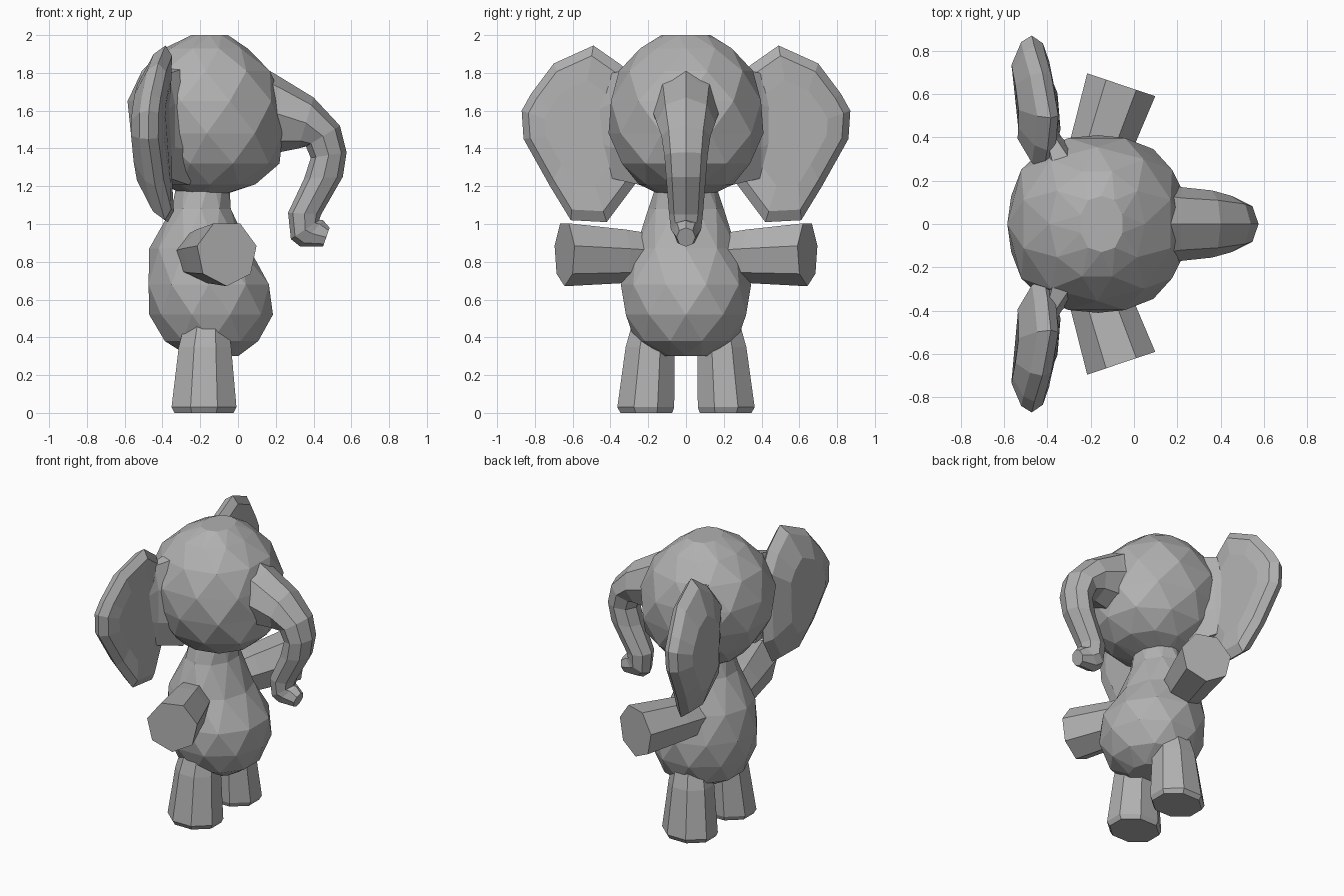
import bpy, bmesh, math
from mathutils import Vector

cube = bpy.data.objects.get("Cube")
if cube:
    bpy.data.objects.remove(cube, do_unlink=True)

grey = bpy.data.materials.new("elephant grey")
grey.use_nodes = True
color = (0.44, 0.44, 0.44, 1)
grey.diffuse_color = color
grey.node_tree.nodes["Principled BSDF"].inputs["Base Color"].default_value = color


def finish(name, bm):
    bmesh.ops.recalc_face_normals(bm, faces=bm.faces)
    mesh = bpy.data.meshes.new(name)
    bm.to_mesh(mesh)
    bm.free()
    mesh.materials.append(grey)
    obj = bpy.data.objects.new(name, mesh)
    bpy.context.collection.objects.link(obj)
    return obj


def ring(center, u, v, sides, turn=0.0, power=2.0):
    """Oval of points around a center with half axes u and v; more power is boxier."""
    c, u, v = Vector(center), Vector(u), Vector(v)
    points = []
    for i in range(sides):
        a = math.tau * (i + turn) / sides
        x, y = math.cos(a), math.sin(a)
        r = (abs(x) ** power + abs(y) ** power) ** (-1 / power)
        points.append(c + (u * x + v * y) * r)
    return points


def loft(name, rings, facets=False):
    """Skin a row of rings; facets gives triangles between half-turned rings."""
    bm = bmesh.new()
    rows = [[bm.verts.new(p) for p in r] for r in rings]
    n = len(rows[0])
    for k, (a, b) in enumerate(zip(rows, rows[1:])):
        for i in range(n):
            j = (i + 1) % n
            if not facets:
                bm.faces.new((a[i], a[j], b[j], b[i]))
            elif k % 2 == 0:
                bm.faces.new((a[i], a[j], b[i]))
                bm.faces.new((a[j], b[j], b[i]))
            else:
                bm.faces.new((a[i], a[j], b[j]))
                bm.faces.new((a[i], b[j], b[i]))
    bm.faces.new(rows[0][::-1])
    bm.faces.new(rows[-1])
    return finish(name, bm)


def stack(name, levels, sides, power=2.0):
    """Faceted upright form from (z, back x, front x, half width) levels."""
    loft(name, [ring(((b + f) / 2, 0, z), ((f - b) / 2, 0, 0), (0, w, 0), sides, 0.5 * (k % 2), power)
                for k, (z, b, f, w) in enumerate(levels)], facets=True)


# Head: faceted ball, full in the lower face and flat on the crown
stack("head", [
    (1.15, -0.28, -0.09, 0.13),
    (1.21, -0.40, 0.10, 0.25),
    (1.32, -0.50, 0.22, 0.35),
    (1.48, -0.58, 0.25, 0.41),
    (1.65, -0.585, 0.24, 0.41),
    (1.81, -0.52, 0.18, 0.355),
    (1.93, -0.39, 0.05, 0.25),
    (2.00, -0.25, -0.05, 0.13),
], 10, 2.3)

# Body: pear shape tapering up into the neck
stack("body", [
    (0.30, -0.26, 0.00, 0.14),
    (0.38, -0.40, 0.12, 0.27),
    (0.52, -0.47, 0.185, 0.335),
    (0.68, -0.49, 0.18, 0.345),
    (0.87, -0.47, 0.06, 0.28),
    (1.08, -0.36, -0.03, 0.20),
    (1.28, -0.31, -0.05, 0.14),
], 10)

# Trunk: outer point, inner point, half width
trunk = [
    ((0.00, 1.91), (0.08, 1.33), 0.21),
    ((0.22, 1.78), (0.22, 1.38), 0.17),
    ((0.40, 1.67), (0.32, 1.40), 0.155),
    ((0.54, 1.52), (0.36, 1.41), 0.13),
    ((0.575, 1.38), (0.385, 1.35), 0.115),
    ((0.555, 1.25), (0.35, 1.24), 0.105),
    ((0.44, 1.05), (0.265, 1.06), 0.09),
    ((0.43, 1.02), (0.28, 0.92), 0.08),
    ((0.45, 1.02), (0.33, 0.88), 0.065),
    ((0.485, 0.98), (0.45, 0.88), 0.05),
]
rings = []
for (ox, oz), (ix, iz), w in trunk:
    half = Vector(((ox - ix) / 2, 0, (oz - iz) / 2))
    rings.append(ring(((ox + ix) / 2, 0, (oz + iz) / 2), half, (0, w, 0), 8))
loft("trunk", rings)

# Ear outline (sideways, height), from the inner top round to the inner bottom
outline = [(0.25, 1.72), (0.34, 1.84), (0.49, 1.945), (0.70, 1.85), (0.82, 1.69), (0.87, 1.60),
           (0.86, 1.45), (0.72, 1.20), (0.61, 1.02), (0.42, 1.01), (0.27, 1.21)]
ear_center = Vector((0.57, 1.49))

for side, s in (("left", 1), ("right", -1)):
    # Ear: thin rim with a sloping front and a bulging back
    rings = []
    for scale, depth in ((0.6, 0.075), (0.88, 0.05), (1.0, 0.0), (0.9, -0.05), (0.55, -0.1)):
        row = []
        for p in outline:
            q = ear_center + (Vector(p) - ear_center) * scale
            bend = 0.07 * ((q.y - ear_center.y) / 0.47) ** 2
            slant = -0.07 * (q.x - ear_center.x)
            row.append((-0.455 + bend + slant + depth, s * q.x, q.y))
        rings.append(row)
    loft(side + "_ear", rings)

    # Ear root: wedge that flows from the side of the head into the ear
    loft(side + "_ear_root", [ring((x, s * y, 1.52), (rx, 0, 0), (0, 0, rz), 8, 0.5)
                              for x, y, rx, rz in ((-0.31, 0.24, 0.14, 0.34),
                                                   (-0.385, 0.40, 0.055, 0.30),
                                                   (-0.40, 0.47, 0.03, 0.22))])

    # Arm: widening sideways and slightly forward to a flat end
    axis = Vector((0.32, s * 0.95, 0)).normalized()
    across = Vector((axis.y, -axis.x, 0)) * s
    rings = []
    for reach, r in ((0.0, 0.12), (0.2, 0.145), (0.52, 0.17)):
        center = Vector((-0.225, s * 0.15, 0.83)) + axis * reach
        center.z += 0.03 * reach
        rings.append(ring(center, across * r, (0, 0, r * 1.03), 7, 0.25))
    loft(side + "_arm", rings)

    # Leg: slightly flared, with a bevelled sole
    leg = [(0.50, -0.165, 0.175, 0.12, 0.11), (0.35, -0.175, 0.19, 0.15, 0.14),
           (0.03, -0.18, 0.213, 0.186, 0.163), (0.0, -0.18, 0.21, 0.17, 0.148)]
    loft(side + "_leg", [ring((x, s * y, z), (rx, 0, 0), (0, s * ry, 0), 8, 0.5)
                         for z, x, y, rx, ry in leg])
